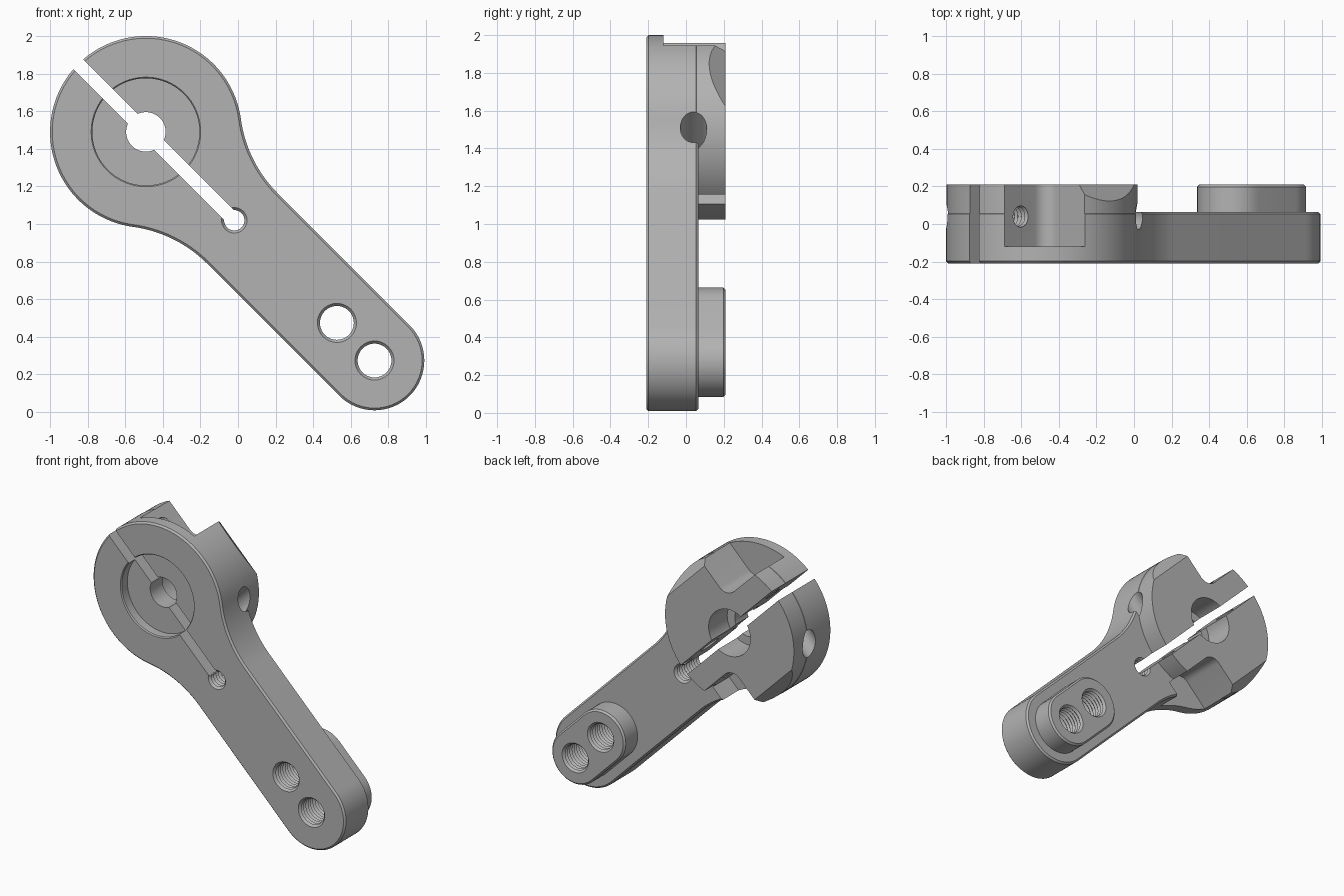
import bpy, bmesh
from math import pi, sin, cos, sqrt, atan2
from mathutils import Matrix, Vector

cube = bpy.data.objects.get("Cube")
if cube:
    bpy.data.objects.remove(cube, do_unlink=True)

metal = bpy.data.materials.new("grey metal")
metal.use_nodes = True
GREY = (0.45, 0.45, 0.45, 1)
metal.diffuse_color = GREY
metal.node_tree.nodes["Principled BSDF"].inputs["Base Color"].default_value = GREY

# Working frame: X along the arm from the hub centre, Y across it, Z to the front
ALONG_Z = Matrix.Identity(4)
ALONG_X = Matrix(((0, 0, 1, 0), (1, 0, 0, 0), (0, 1, 0, 0), (0, 0, 0, 1)))
ALONG_Y = Matrix(((0, 1, 0, 0), (0, 0, 1, 0), (1, 0, 0, 0), (0, 0, 0, 1)))
HALF_TURN = Matrix.Rotation(pi, 4, 'Z')

HUB_R, ARM_R, FILLET_R = 0.51, 0.265, 0.69
LENGTH, HOLE_1 = 1.72, 1.437
FRONT, BACK, ARM_BACK = 0.21, -0.21, -0.065


def finish(name, bm, matrix):
    bmesh.ops.recalc_face_normals(bm, faces=bm.faces)
    bm.transform(matrix)
    mesh = bpy.data.meshes.new(name)
    bm.to_mesh(mesh)
    bm.free()
    mesh.materials.append(metal)
    obj = bpy.data.objects.new(name, mesh)
    bpy.context.collection.objects.link(obj)
    return obj


def prism(name, points, z0, z1, chamfer=0, matrix=ALONG_Z):
    """Extrude an outline, with optional chamfered rims."""
    bm = bmesh.new()
    low = [bm.verts.new((x, y, z0)) for x, y in points]
    high = [bm.verts.new((x, y, z1)) for x, y in points]
    caps = [bm.faces.new(low), bm.faces.new(high)]
    n = len(points)
    for i in range(n):
        j = (i + 1) % n
        bm.faces.new((low[i], low[j], high[j], high[i]))
    bmesh.ops.recalc_face_normals(bm, faces=bm.faces)
    if chamfer:
        rims = [e for f in caps for e in f.edges]
        bmesh.ops.bevel(bm, geom=rims, offset=chamfer, segments=1, affect='EDGES')
    return finish(name, bm, matrix)


def lathe(name, rings, matrix=ALONG_Z, segments=40):
    """Closed turned solid from (height, radius) rings."""
    bm = bmesh.new()
    loops = [[bm.verts.new((r * cos(2 * pi * i / segments), r * sin(2 * pi * i / segments), z))
              for i in range(segments)] for z, r in rings]
    bm.faces.new(loops[0])
    bm.faces.new(loops[-1])
    for a, b in zip(loops, loops[1:]):
        for i in range(segments):
            j = (i + 1) % segments
            bm.faces.new((a[i], a[j], b[j], b[i]))
    return finish(name, bm, matrix)


def thread(z0, z1, radius, pitch=0.026, depth=0.012):
    """Zigzag rings that cut a threaded wall."""
    steps = 2 * round((z1 - z0) / pitch)
    return [(z0 + (z1 - z0) * i / steps, radius + depth * (i % 2)) for i in range(steps + 1)]


def tapped(z0, z1, radius):
    """Threaded through hole with countersunk mouths at z0 and z1."""
    mouth = radius + 0.014
    return ([(z0 - 0.02, mouth), (z0, mouth)] + thread(z0 + 0.016, z1 - 0.016, radius)
            + [(z1, mouth), (z1 + 0.02, mouth)])


def arc(cx, cy, r, a0, a1, n):
    return [(cx + r * cos(a0 + (a1 - a0) * i / n), cy + r * sin(a0 + (a1 - a0) * i / n))
            for i in range(n + 1)]


def combine(target, tool, operation):
    mod = target.modifiers.new("join", 'BOOLEAN')
    mod.operation = operation
    mod.solver = 'EXACT'
    mod.object = tool
    tool.hide_render = True
    bpy.context.view_layer.objects.active = target
    bpy.ops.object.modifier_apply(modifier=mod.name)
    bpy.data.objects.remove(tool, do_unlink=True)


# Arm plate: hub circle blended by concave fillets into a round-ended arm
fy = ARM_R + FILLET_R
fx = sqrt((HUB_R + FILLET_R) ** 2 - fy ** 2)
meet = atan2(fy, fx)
outline = arc(0, 0, HUB_R, meet, 2 * pi - meet, 72)
outline += arc(fx, -fy, FILLET_R, pi - meet, pi / 2, 16)[1:]
outline += arc(LENGTH, 0, ARM_R, -pi / 2, pi / 2, 32)
outline += arc(fx, fy, FILLET_R, -pi / 2, meet - pi, 16)[:-1]
arm = prism("clamp_arm", outline, ARM_BACK, FRONT, 0.012)

# Thick hub at the back
combine(arm, lathe("hub", [(BACK, HUB_R - 0.002), (0, HUB_R - 0.002)], segments=96), 'UNION')

# Raised boss around the two end holes
boss_outline = (arc(LENGTH, 0, 0.19, -pi / 2, pi / 2, 24)
                + arc(HOLE_1, 0, 0.19, pi / 2, 3 * pi / 2, 24))
combine(arm, prism("boss", boss_outline, BACK, 0, 0.012), 'UNION')

# Shaft bore with a front recess and a deeper back recess
bore = [(-0.3, 0.165), (0, 0.165), (0, 0.105), (0.14, 0.105), (0.14, 0.285),
        (0.202, 0.285), (0.212, 0.293), (0.3, 0.293)]
cutters = [lathe("bore", bore, segments=64)]

# Threaded end holes and the relief hole at the end of the slit
for x in (HOLE_1, LENGTH):
    cutters.append(lathe("end_hole", tapped(BACK, FRONT, 0.09), Matrix.Translation((x, 0, 0))))
cutters.append(lathe("relief_hole", tapped(ARM_BACK, FRONT, 0.054),
                     Matrix.Translation((0.665, 0, 0))))

# Clamp slit
cutters.append(prism("slit", [(-0.7, -0.036), (0.665, -0.036), (0.665, 0.036), (-0.7, 0.036)],
                     -0.3, 0.3))

# Screw pockets, screw holes and sloped flats, repeated on opposite sides
pocket = [(-0.52, 0.6), (-0.52, 0.19)] + arc(-0.24, 0.27, 0.08, -pi / 2, 0, 8) + [(-0.16, 0.6)]
slope = [(0.432, -0.22), (0.572, -0.22), (0.572, -0.04)]
for turn in (ALONG_Z, HALF_TURN):
    axis = turn @ Matrix.Translation((-0.35, 0, -0.04)) @ ALONG_Y
    cutters.append(prism("screw_pocket", pocket, -0.3, 0.12, 0, turn))
    cutters.append(lathe("screw_thread", thread(-0.01, 0.3, 0.05), axis))
    cutters.append(lathe("screw_clearance", [(-0.6, 0.07), (0, 0.07)], axis))
    cutters.append(prism("sloped_flat", slope, -0.6, 0.6, 0, turn @ ALONG_X))

for cutter in cutters:
    combine(arm, cutter, 'DIFFERENCE')

# Stand the arm up diagonally, front facing -y
s = sqrt(0.5)
arm.data.transform(Matrix(((s, s, 0, -0.49), (0, 0, -1, 0), (-s, s, 0, 1.49), (0, 0, 0, 1))))
bpy.ops.object.select_all(action='DESELECT')
arm.select_set(True)
bpy.context.view_layer.objects.active = arm
bpy.ops.object.shade_smooth_by_angle(angle=pi / 6)
